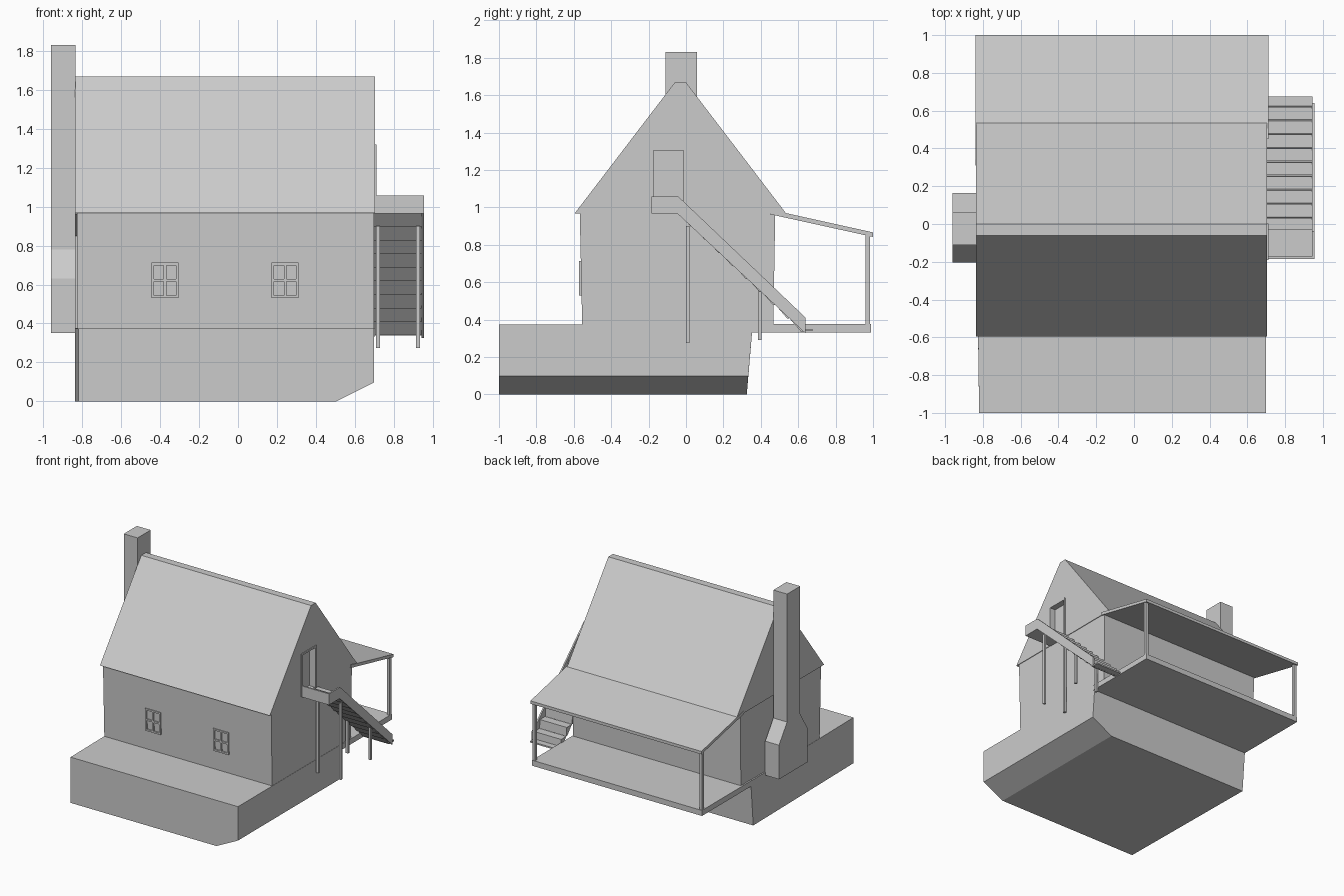
import bpy, bmesh
from math import cos

if "Cube" in bpy.data.objects:
    bpy.data.objects.remove(bpy.data.objects["Cube"])


def make(name, verts, faces):
    me = bpy.data.meshes.new(name)
    bm = bmesh.new()
    vs = [bm.verts.new(v) for v in verts]
    for f in faces:
        bm.faces.new([vs[i] for i in f])
    bmesh.ops.recalc_face_normals(bm, faces=bm.faces)
    bm.to_mesh(me)
    bm.free()
    ob = bpy.data.objects.new(name, me)
    bpy.context.collection.objects.link(ob)
    return ob


def loft(name, a, b):
    """Solid between two matching outlines."""
    n = len(a)
    sides = [(i, (i + 1) % n, n + (i + 1) % n, n + i) for i in range(n)]
    return make(name, a + b, [tuple(range(n)), tuple(range(n, 2 * n))] + sides)


def prism_x(name, pts, x0, x1):
    """Extrude a (y, z) profile along x."""
    return loft(name, [(x0, y, z) for y, z in pts], [(x1, y, z) for y, z in pts])


def box(name, x0, x1, y0, y1, z0, z1):
    return prism_x(name, [(y0, z0), (y1, z0), (y1, z1), (y0, z1)], x0, x1)


# Foundation: chamfered lower right edge, sloping back
loft("foundation",
     [(-.82, -1, 0), (.505, -1, 0), (.70, -1, .097), (.70, -1, .375), (-.82, -1, .375)],
     [(-.838, .325, 0), (.505, .325, 0), (.70, .333, .097), (.70, .357, .375), (-.838, .357, .375)])

# Slightly tapered walls
loft("walls",
     [(-.825, -.555, .37), (.698, -.555, .37), (.698, .467, .37), (-.825, .467, .37)],
     [(-.828, -.568, .97), (.70, -.568, .97), (.70, .477, .97), (-.828, .477, .97)])

# Solid gable roof
roof = prism_x("gable_roof", [(-.595, .968), (-.06, 1.668), (0, 1.668), (.535, .968)], -.837, .705)

# Upper doorway cut into the gable
cut = box("doorway_cutter", .655, .80, -.185, -.002, .98, 1.318)
cut.hide_render = True
cut.hide_viewport = True
mod = roof.modifiers.new("doorway", "BOOLEAN")
mod.object = cut
mod.solver = "EXACT"
for n, (y0, y1, z0, z1) in {"left_jamb": (-.19, -.175, .97, 1.32),
                            "right_jamb": (-.013, .002, .97, 1.32),
                            "lintel": (-.175, -.013, 1.305, 1.32)}.items():
    box("upper_door_" + n, .66, .711, y0, y1, z0, z1)

# Front windows: frame, glazing bars
for k, x in enumerate((-.445, .172)):
    w, z0, z1 = .14, .53, .712
    t = .013
    bars = [(x, x + t, z0, z1), (x + w - t, x + w, z0, z1),
            (x, x + w, z0, z0 + t), (x, x + w, z1 - t, z1),
            (x + w / 2 - t / 2, x + w / 2 + t / 2, z0, z1),
            (x, x + w, (z0 + z1 - t) / 2, (z0 + z1 + t) / 2)]
    for i, (a, b, c, d) in enumerate(bars):
        box(f"window_{k}_bar_{i}", a, b, -.571, -.54, c, d)

# Chimney with sloping shoulders
loft("chimney",
     *[[(x, y, z) for y, z in [(-.205, .35), (.165, .35), (.165, .63), (.06, .78), (.06, 1.83),
                               (-.11, 1.83), (-.11, .78), (-.205, .63)]] for x in (-.96, -.835)])

# Back porch: floor, posts, lean-to roof
box("porch_floor", -.838, .705, .345, .99, .332, .377)
for side, x in (("left", -.836), ("right", .68)):
    box("porch_post_" + side, x, x + .025, .96, .985, .37, .85)
prism_x("porch_roof", [(.45, .963), (.45, .988), (1.0, .866), (1.0, .842)], -.84, .712)

# Landing: floor, front and outer boards
box("landing_floor", .70, .95, -.18, -.03, .966, .98)
box("landing_front_board", .70, .955, -.185, -.173, .966, 1.057)

# Outer stringer wrapping landing and flight
prism_x("stair_stringer", [(-.185, .966), (-.185, 1.057), (-.04, 1.057), (.64, .41),
                           (.64, .325), (-.045, .966)], .943, .955)

# Treads with slanted undersides
n, dy, dz = 9, .0735, .07
for i in range(n):
    y, z = -.03 + i * dy, .955 - i * dz
    prism_x(f"stair_tread_{i}", [(y - .005, z + .012), (y + dy - .012, z + .012),
                                 (y + dy - .006, z - .058), (y + dy - .018, z - .058)], .70, .944)
box("stair_bottom_step", .70, .944, .61, .675, .338, .35)

# Stair posts
for row, (y, z0, z1) in {"upper": (0, .275, .90), "lower": (.384, .29, .56)}.items():
    for side, x in (("inner", .709), ("outer", .915)):
        box(f"stair_post_{row}_{side}", x, x + .02, y, y + .02, z0, z1)
